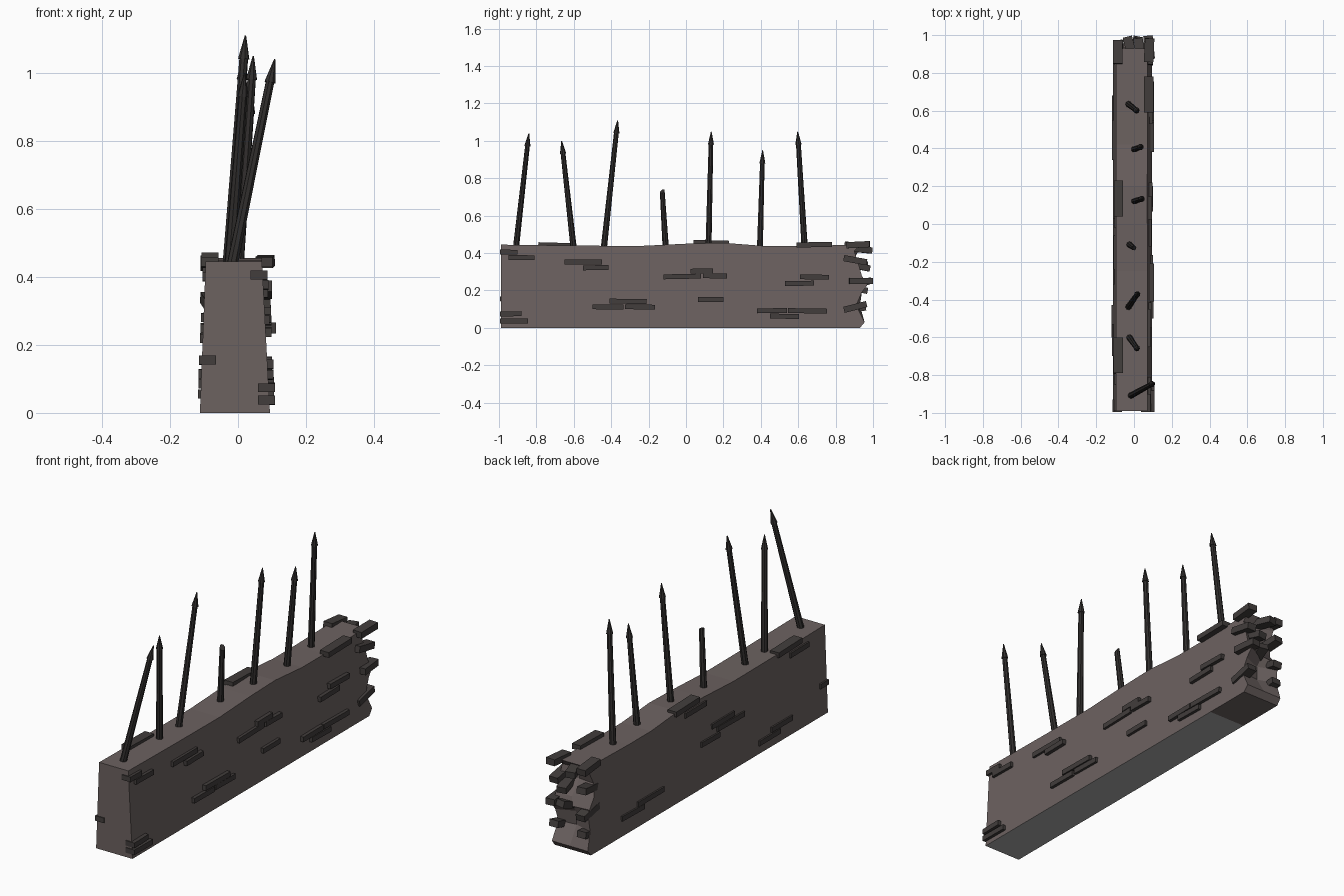
import bpy, bmesh, math, random
from mathutils import Vector, Matrix

random.seed(4)
cube = bpy.data.objects.get("Cube")
if cube:
    bpy.data.objects.remove(cube, do_unlink=True)


def material(name, color):
    mat = bpy.data.materials.new(name)
    mat.use_nodes = True
    mat.diffuse_color = (*color, 1)
    shader = next(n for n in mat.node_tree.nodes if n.type == 'BSDF_PRINCIPLED')
    shader.inputs["Base Color"].default_value = (*color, 1)
    return mat


plaster = material("brown_grey_plaster", (0.15, 0.122, 0.118))
brick_mat = material("dark_brick", (0.054, 0.047, 0.045))
iron = material("dark_iron", (0.03, 0.027, 0.026))
underside = material("grey_underside", (0.4, 0.4, 0.4))


def finish(name, bm, *mats):
    bmesh.ops.recalc_face_normals(bm, faces=bm.faces)
    mesh = bpy.data.meshes.new(name)
    bm.to_mesh(mesh)
    bm.free()
    for mat in mats:
        mesh.materials.append(mat)
    obj = bpy.data.objects.new(name, mesh)
    bpy.context.collection.objects.link(obj)
    return obj


def add_box(bm, center, size, tilt=0, yaw=0):
    """Brick with slight irregularity, tilted about x and turned about z."""
    turn = Matrix.Rotation(yaw, 4, 'Z') @ Matrix.Rotation(tilt, 4, 'X')
    mat = Matrix.Translation(center) @ turn @ Matrix.Diagonal((*size, 1))
    bmesh.ops.create_cube(bm, size=1, matrix=mat)


def wall_x(z, side):
    """Surface of the tapering wall on one side at height z."""
    return 0.094 - 0.053 * z if side > 0 else -0.112 + 0.038 * z


# Wall: long side profile, swept across three sections with a ragged end
body = [(0.68, 0), (-0.99, 0), (-0.99, 0.445), (-0.6, 0.44), (-0.25, 0.438),
        (0, 0.45), (0.2, 0.455), (0.42, 0.438), (0.6, 0.438)]
ragged = [(0.93, 0.445), (0.9, 0.41), (0.92, 0.35), (0.94, 0.28), (0.97, 0.23),
          (0.94, 0.19), (0.91, 0.12), (0.955, 0.03), (0.93, 0)]
shifts = {-1: [0, 0.02, -0.03, -0.05, -0.04, 0, 0.02, 0, 0],
          0: [0, -0.01, -0.04, 0, -0.03, -0.04, -0.01, 0, 0],
          1: [0] * len(ragged)}
bm = bmesh.new()
sections = []
for side, shift in shifts.items():
    points = body + [(y + d, z) for (y, z), d in zip(ragged, shift)]
    ring = []
    for y, z in points:
        lo, hi = wall_x(z, -1), wall_x(z, 1)
        ring.append(bm.verts.new((lo + (hi - lo) * (side + 1) / 2, y, z)))
    sections.append(ring)
for a, b in zip(sections, sections[1:]):
    for i in range(len(a)):
        j = (i + 1) % len(a)
        face = bm.faces.new((a[i], a[j], b[j], b[i]))
        face.material_index = 1 if i == 0 else 0
bm.faces.new(sections[0])
bm.faces.new(sections[-1])
bmesh.ops.triangulate(bm, faces=[f for f in bm.faces if len(f.verts) > 4])
finish("wall", bm, plaster, underside)

# Exposed bricks on the two long sides: start y, end y, height
left_bricks = [(-0.995, -0.9, 0.405), (-0.95, -0.81, 0.376), (-0.65, -0.45, 0.352),
               (-0.55, -0.415, 0.322), (-0.41, -0.21, 0.142), (-0.5, -0.335, 0.112),
               (-0.325, -0.165, 0.112), (-0.12, 0.08, 0.275), (0.025, 0.145, 0.304),
               (0.09, 0.22, 0.278), (0.065, 0.2, 0.152), (0.53, 0.685, 0.238),
               (0.61, 0.765, 0.272), (0.38, 0.54, 0.092), (0.545, 0.755, 0.091),
               (0.45, 0.605, 0.062), (-0.995, -0.88, 0.075), (-0.995, -0.845, 0.037)]
right_bricks = [(0.5, 0.68, 0.09), (0.34, 0.55, 0.115), (-0.12, 0.03, 0.22),
                (-0.32, -0.1, 0.25), (-0.24, -0.06, 0.28), (-0.6, -0.43, 0.055),
                (-0.7, -0.53, 0.085), (-0.02, 0.15, 0.415), (-0.995, -0.93, 0.155),
                (-0.85, -0.7, 0.4)]
for name, side, rows in (("left_bricks", 1, left_bricks), ("right_bricks", -1, right_bricks)):
    bm = bmesh.new()
    for start, end, z in rows:
        depth = 0.05
        out = random.uniform(0.012, 0.02) if side > 0 else 0.008
        x = wall_x(z, side) + side * (out - depth / 2)
        add_box(bm, (x, (start + end) / 2, z), (depth, end - start, 0.026),
                random.uniform(-0.025, 0.025))
    finish(name, bm, brick_mat)

# Bricks lying along the top edges
bm = bmesh.new()
for x, y, z in ((0.077, 0.685, 0.445), (-0.082, 0.135, 0.455), (-0.083, -0.695, 0.442)):
    add_box(bm, (x, y, z), (0.05, 0.19, 0.027), random.uniform(-0.03, 0.03))
finish("top_bricks", bm, brick_mat)

# Loose bricks jutting from the broken end: position, tilt, turn
bm = bmesh.new()
loose = [((0.08, 0.92, 0.445), 0.05, -0.05), ((0.075, 0.905, 0.362), -0.18, 0),
         ((0.08, 0.935, 0.25), 0, 0.1), ((0.075, 0.905, 0.112), 0.25, 0),
         ((-0.085, 0.91, 0.44), -0.1, 0), ((-0.02, 0.93, 0.42), -0.1, 0.25),
         ((-0.08, 0.91, 0.33), 0.15, 0.1), ((0.01, 0.93, 0.235), 0.3, -0.2),
         ((-0.08, 0.91, 0.21), -0.2, 0), ((-0.08, 0.9, 0.1), 0.15, 0),
         ((0.03, 0.92, 0.33), -0.2, 0.15)]
for center, tilt, yaw in loose:
    add_box(bm, center, (0.05, 0.125, 0.033), tilt, yaw)
finish("broken_end_bricks", bm, brick_mat)


# Iron spikes leaning out of the wall top
def spike(name, base, tip, broken=False):
    base, tip = Vector(base), Vector(tip)
    lean = tip - base
    length = lean.length
    head = 0 if broken else 0.07
    shaft = length - head
    place = Matrix.Translation(base) @ lean.to_track_quat('Z', 'Y').to_matrix().to_4x4()
    bm = bmesh.new()
    rod = bmesh.ops.create_cone(bm, cap_ends=True, segments=8, radius1=0.017, radius2=0.013,
                                depth=shaft, matrix=Matrix.Translation((0, 0, shaft / 2)))
    if broken:
        for v in rod["verts"]:
            if v.co.z > shaft / 2:
                v.co.z += v.co.y * 0.8
    else:
        bmesh.ops.create_cone(bm, cap_ends=True, segments=8, radius1=0.017, radius2=0.002,
                              depth=head, matrix=Matrix.Translation((0, 0, length - head / 2)))
    bm.transform(place)
    finish(name, bm, iron)


spikes = [(-0.02, -0.91, 0.108, -0.84, 1.04), (-0.025, -0.6, 0.02, -0.665, 1.0),
          (-0.03, -0.44, 0.022, -0.365, 1.11), (0, 0.12, 0.045, 0.135, 1.05),
          (0, 0.395, 0.04, 0.41, 0.95), (-0.03, 0.635, 0.018, 0.597, 1.05)]
for i, (x, y, tx, ty, tz) in enumerate(spikes, 1):
    spike(f"spike_{i}", (x, y, 0.42), (tx, ty, tz))
spike("broken_spike", (-0.025, -0.108, 0.42), (0, -0.127, 0.73), broken=True)
